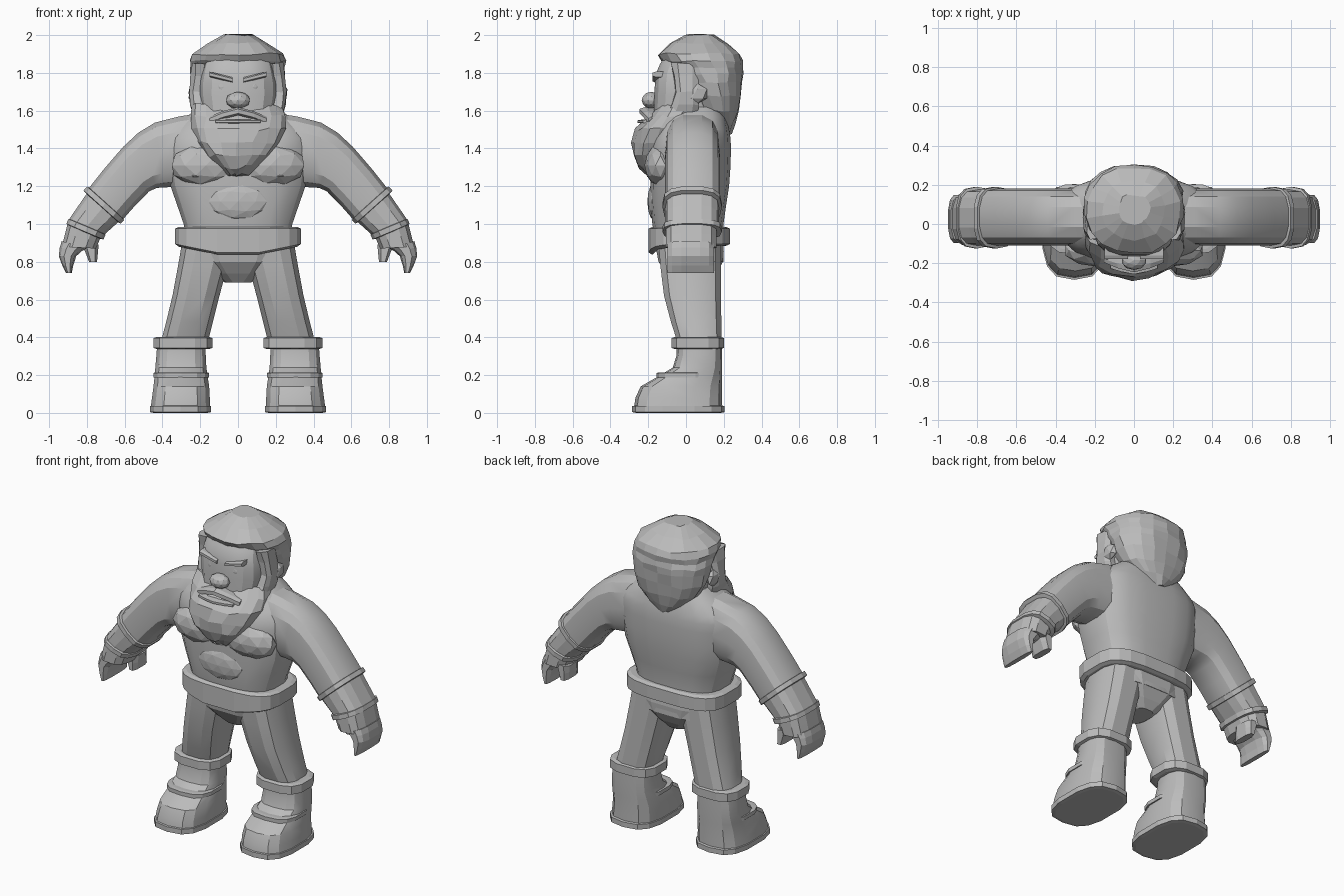
import bpy, bmesh, math, random
from mathutils import Vector, Matrix

random.seed(4)
cube = bpy.data.objects.get("Cube")
if cube:
    bpy.data.objects.remove(cube)

clay = bpy.data.materials.new("clay_grey")
clay.use_nodes = True
GREY = (.5, .5, .5, 1)
clay.diffuse_color = GREY
clay.node_tree.nodes["Principled BSDF"].inputs["Base Color"].default_value = GREY


def finish(name, bm, smooth):
    bmesh.ops.recalc_face_normals(bm, faces=bm.faces)
    mesh = bpy.data.meshes.new(name)
    bm.to_mesh(mesh)
    bm.free()
    mesh.materials.append(clay)
    obj = bpy.data.objects.new(name, mesh)
    bpy.context.collection.objects.link(obj)
    if smooth:
        bpy.ops.object.select_all(action='DESELECT')
        obj.select_set(True)
        bpy.context.view_layer.objects.active = obj
        bpy.ops.object.shade_smooth_by_angle(angle=math.radians(25))


def ease(rings, steps):
    """Insert rings along a spline through the given ones."""
    result = []
    for i in range(len(rings) - 1):
        before, start = rings[max(i - 1, 0)], rings[i]
        end, after = rings[i + 1], rings[min(i + 2, len(rings) - 1)]
        for k in range(steps):
            t = k / steps
            result.append([
                b + t * (c - a) / 2 + t * t * (a - 2.5 * b + 2 * c - d / 2)
                + t ** 3 * (3 * (b - c) + d - a) / 2
                for a, b, c, d in zip(before, start, end, after)])
    return result + [rings[-1]]


def loft(name, rings, sides=12, power=.7, side=1, steps=2, jitter=0, smooth=False, shape=None):
    """Skin rings, each two opposite points in x-z and a y range."""
    bm = bmesh.new()
    loops = []
    for ax, az, bx, bz, front, back in ease(rings, steps):
        low, high = Vector((ax, front, az)), Vector((bx, back, bz))
        middle, half = (low + high) / 2, (high - low) / 2
        loop = []
        for i in range(sides):
            turn = math.tau * (i + .5) / sides
            c, s = [math.copysign(abs(v) ** power, v) for v in (math.cos(turn), math.sin(turn))]
            p = middle + Vector((c * half.x, s * half.y, c * half.z))
            p += Vector([random.uniform(-jitter, jitter) for axis in "xyz"])
            if shape:
                shape(p)
            p.x *= side
            loop.append(bm.verts.new(p))
        loops.append(loop)
    for lower, upper in zip(loops, loops[1:]):
        for i in range(sides):
            bm.faces.new((lower[i - 1], lower[i], upper[i], upper[i - 1]))
    bm.faces.new(loops[0])
    bm.faces.new(loops[-1])
    finish(name, bm, smooth)


def band(name, ring, height, inset=.02, **options):
    """A bevelled strip around a limb, centred on one ring."""
    ax, az, bx, bz, front, back = ring
    along = Vector((bx - ax, bz - az)).normalized()
    across = Vector((-along.y, along.x)) * height / 2
    rings = []
    for end, trim in ((-1, inset), (-.8, 0), (.8, 0), (1, inset)):
        a = Vector((ax, az)) + across * end + along * trim
        b = Vector((bx, bz)) + across * end - along * trim
        rings.append((*a, *b, front + trim, back - trim))
    loft(name, rings, steps=1, **options)


def level(*rows):
    """Centred rings: height, half width, front, back."""
    return [(-w, z, w, z, front, back) for z, w, front, back in rows]


def standing(back, *rows):
    """Leg rings: height, inner x, outer x, front."""
    return [(inner, z, outer, z, front, back) for z, inner, outer, front in rows]


def slanted(front, back, *rows):
    """Arm rings: upper point and lower point in x-z."""
    return [(*row, front, back) for row in rows]


def blob(name, loc, size, side=1, detail=2):
    bm = bmesh.new()
    place = Matrix.Translation((loc[0] * side, *loc[1:])) @ Matrix.Diagonal((*size, 1))
    bmesh.ops.create_icosphere(bm, subdivisions=detail, radius=1, matrix=place)
    finish(name, bm, False)


def belt_dip(p):
    """Drop the lower edge toward the front buckle."""
    if p.y < 0 and p.z < .93:
        p.z -= .2 * max(0, .34 - abs(p.x))


# Torso, hips and belt
loft("torso", level((.8, .27, -.14, .2), (1, .29, -.18, .2), (1.2, .36, -.19, .23),
                    (1.4, .38, -.19, .24), (1.5, .36, -.15, .23), (1.62, .2, -.1, .2)),
     sides=20, smooth=True)
loft("hips", level((.69, .07, -.06, .13), (.8, .25, -.15, .2), (.9, .29, -.16, .2)))
blob("belly", (0, -.17, 1.12), (.16, .035, .1))
band("belt", level((.935, .335, -.2, .235))[0], .1, sides=20, power=.6, shape=belt_dip)

# Head, hair and beard
loft("face", level((1.4, .16, -.18, .15), (1.68, .21, -.17, .2), (1.8, .2, -.16, .2),
                   (1.88, .18, -.12, .2)), sides=16, smooth=True)
loft("hair", level((1.48, .05, .17, .24), (1.6, .2, .05, .28), (1.75, .25, -.02, .3),
                   (1.83, .25, -.08, .3), (1.9, .24, -.15, .29), (2, .08, 0, .15)),
     sides=18, power=.9, jitter=.007)
loft("beard", level((1.26, .06, -.21, -.14), (1.36, .18, -.28, -.05), (1.5, .25, -.26, .08),
                    (1.63, .24, -.14, .08)), sides=18, power=.85, jitter=.012)
loft("moustache", [(x, 1.575 - abs(x) / 3, x, 1.62 - abs(x) / 3, abs(x) / 3 - .25, -.12)
                   for x in (-.15, 0, .15)], sides=8)
loft("lower_lip", [(x, 1.53, x, 1.555, abs(x) / 4 - .26, -.12) for x in (-.12, 0, .12)], sides=8)
blob("nose", (0, -.185, 1.655), (.065, .05, .045))

for side, word in ((1, "left_"), (-1, "right_")):
    # Face details and hair at the temples
    blob(word + "eye", (.08, -.143, 1.725), (.032, .02, .035), side)
    loft(word + "brow", [(x, 1.74 + x / 4, x, 1.77 + x / 4, -.18, -.1) for x in (.03, .09, .15)],
         sides=8, side=side)
    loft(word + "sideburn", standing(.07, (1.58, .17, .24, -.1), (1.7, .17, .26, -.06),
                                     (1.85, .16, .24, -.08)), sides=8, side=side, jitter=.005)
    blob(word + "ear", (.235, .06, 1.69), (.03, .06, .055), side, detail=1)

    # Chest
    blob(word + "pectoral", (.17, -.135, 1.31), (.19, .085, .115), side)
    blob(word + "nipple", (.22, -.19, 1.255), (.032, .02, .01), side, detail=1)

    # Arm and bracer
    loft(word + "arm", slanted(-.11, .18, (.2, 1.59, .26, 1.2), (.44, 1.54, .39, 1.19),
                               (.61, 1.41, .47, 1.17), (.8, 1.18, .61, 1.02)),
         sides=14, side=side, smooth=True)
    loft(word + "bracer", slanted(-.11, .175, (.79, 1.18, .62, 1.02), (.9, 1.02, .72, .93)),
         sides=14, side=side)
    for part, row in (("bracer_top", (.81, 1.19, .61, 1.01)),
                      ("bracer_rim", (.905, 1.015, .705, .93))):
        band(word + part, slanted(-.125, .19, row)[0], .035, sides=14, side=side)

    # Hand
    loft(word + "palm", slanted(-.11, .165, (.9, 1.02, .72, .94), (.935, .88, .75, .87)),
         side=side)
    loft(word + "fingers", slanted(-.1, .15, (.935, .91, .8, .87), (.95, .83, .855, .83),
                                   (.91, .74, .88, .74)), side=side)
    loft(word + "thumb", slanted(.01, .16, (.83, .9, .735, .89), (.79, .8, .745, .8)),
         sides=8, side=side)

    # Leg, boot and sole
    loft(word + "leg", standing(.19, (.9, .02, .3, -.15), (.62, .095, .35, -.12),
                                (.38, .155, .41, -.05)), side=side, smooth=True)
    band(word + "cuff", standing(.205, (.37, .13, .45, -.08))[0], .065, side=side)
    loft(word + "boot", standing(.19, (.36, .17, .43, -.05), (.24, .165, .44, -.07),
                                 (.14, .15, .45, -.24), (.03, .145, .465, -.275)),
         sides=14, side=side, smooth=True)
    band(word + "strap", standing(.15, (.2, .15, .45, -.155))[0], .03, sides=14, side=side)
    band(word + "sole", standing(.205, (.02, .14, .47, -.285))[0], .04, sides=14, side=side)
